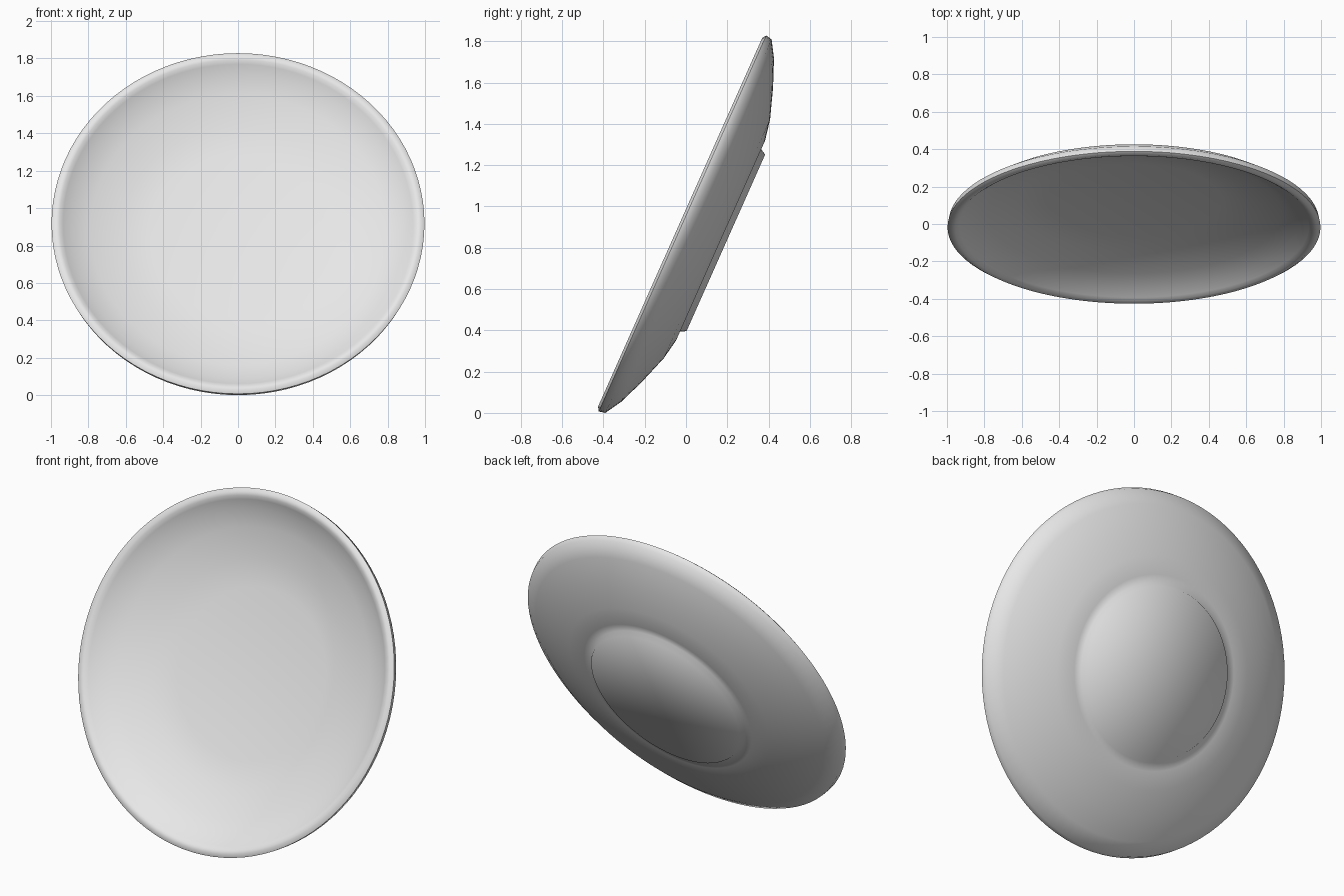
import bpy, bmesh, math
from mathutils import Matrix

cube = bpy.data.objects.get("Cube")
if cube:
    bpy.data.objects.remove(cube, do_unlink=True)

# Glazed grey material
mat = bpy.data.materials.new("light grey ceramic")
mat.use_nodes = True
grey = (0.8, 0.8, 0.8, 1)
mat.diffuse_color = grey
mat.node_tree.nodes["Principled BSDF"].inputs["Base Color"].default_value = grey

# Cross-section (radius, depth behind rim): floor, wall, lip, outside, foot
profile = [(0, .172), (.47, .172), (.62, .147), (.79, .095), (.89, .052),
           (.935, .018), (.955, .004), (.977, 0), (.997, .013), (.99, .045),
           (.91, .093), (.78, .146), (.632, .196), (.53, .215), (.484, .215),
           (.468, .243), (0, .243)]

# Revolve the cross-section around the plate axis
bm = bmesh.new()
verts = [bm.verts.new((r, 0, -d)) for r, d in profile]
edges = [bm.edges.new(pair) for pair in zip(verts, verts[1:])]
bmesh.ops.spin(bm, geom=verts + edges, cent=(0, 0, 0), axis=(0, 0, 1),
               angle=math.tau, steps=96, use_merge=True)
bmesh.ops.remove_doubles(bm, verts=bm.verts, dist=.0005)
bmesh.ops.recalc_face_normals(bm, faces=bm.faces)

# Lean the plate back and stand it on the ground
bm.transform(Matrix.Rotation(math.radians(66), 4, 'X'))
ys = [v.co.y for v in bm.verts]
bottom = min(v.co.z for v in bm.verts)
bmesh.ops.translate(bm, verts=bm.verts,
                    vec=(0, -(min(ys) + max(ys)) / 2, -bottom))

mesh = bpy.data.meshes.new("plate")
bm.to_mesh(mesh)
bm.free()
mesh.materials.append(mat)
plate = bpy.data.objects.new("plate", mesh)
bpy.context.collection.objects.link(plate)

# Smooth curves, crisp foot edge
bpy.ops.object.select_all(action='DESELECT')
plate.select_set(True)
bpy.context.view_layer.objects.active = plate
bpy.ops.object.shade_smooth_by_angle(angle=math.radians(65))
